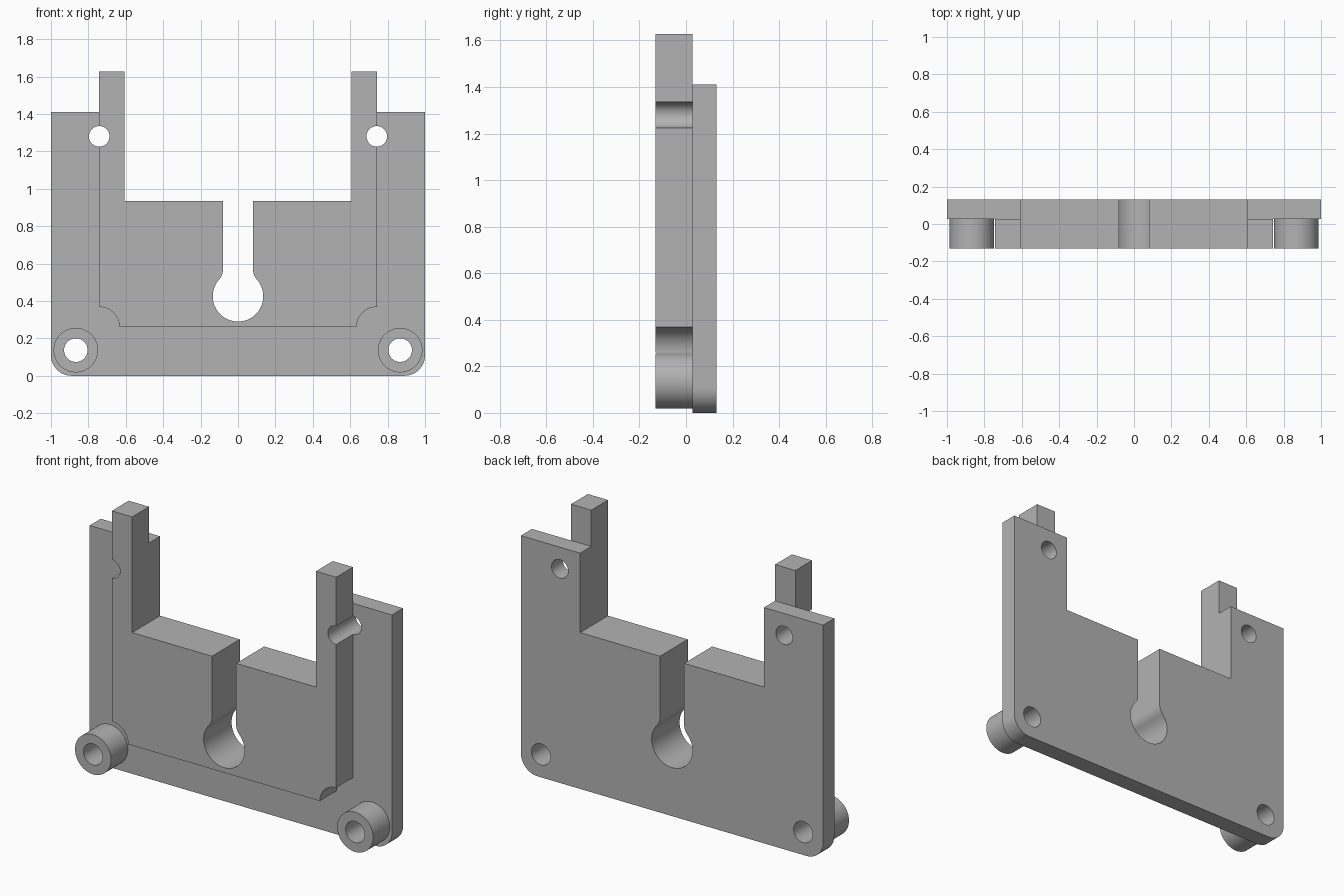
import bpy, bmesh
from math import cos, sin, radians, pi

if "Cube" in bpy.data.objects:
    bpy.data.objects.remove(bpy.data.objects["Cube"], do_unlink=True)

grey = bpy.data.materials.new("plain grey")
grey.use_nodes = True
COLOUR = (0.45, 0.45, 0.45, 1)
grey.diffuse_color = COLOUR
grey.node_tree.nodes["Principled BSDF"].inputs["Base Color"].default_value = COLOUR

FRONT, STEP, BACK = -0.132, 0.027, 0.132   # depth layers
HOLE_X, HOLE_Z, HOLE_R = 0.742, 1.28, 0.055
BOSS_X, BOSS_Z, BOSS_R, BORE_R = 0.867, 0.137, 0.119, 0.063


def arc(cx, cz, r, start, end, n=16):
    """Points along an arc, angles in degrees."""
    angles = [radians(start + (end - start) * i / n) for i in range(n + 1)]
    return [(cx + r * cos(a), cz + r * sin(a)) for a in angles]


def circle(cx, cz, r, n=48):
    return arc(cx, cz, r, 0, 360, n)[:-1]


def mirrored(half):
    """Close a right-hand outline with its left-hand mirror image."""
    return half + [(-x, z) for x, z in reversed(half) if x > 1e-5]


def slab(name, loops, y0, y1):
    """Extrude an outline with holes between two depths."""
    curve = bpy.data.curves.new(name, "CURVE")
    curve.dimensions = "2D"
    curve.fill_mode = "BOTH"
    curve.extrude = (y1 - y0) / 2
    for loop in loops:
        spline = curve.splines.new("POLY")
        spline.points.add(len(loop) - 1)
        for point, (x, z) in zip(spline.points, loop):
            point.co = (x, z, 0, 1)
        spline.use_cyclic_u = True
    obj = bpy.data.objects.new(name, curve)
    bpy.context.collection.objects.link(obj)
    obj.location.y = (y0 + y1) / 2
    obj.rotation_euler.x = pi / 2
    bpy.ops.object.select_all(action="DESELECT")
    obj.select_set(True)
    bpy.context.view_layer.objects.active = obj
    bpy.ops.object.convert(target="MESH")
    obj = bpy.context.object
    # weld the caps to the walls
    bm = bmesh.new()
    bm.from_mesh(obj.data)
    bmesh.ops.remove_doubles(bm, verts=bm.verts, dist=1e-5)
    bmesh.ops.recalc_face_normals(bm, faces=bm.faces)
    bm.to_mesh(obj.data)
    bm.free()
    obj.data.materials.clear()
    obj.data.materials.append(grey)
    bpy.ops.object.shade_smooth_by_angle(angle=radians(30))
    return obj


# Keyhole slot and the open shelf, shared by both layers
keyhole = arc(0, 0.425, 0.135, -90, 41.5, 28) + arc(0.164, 0.57, 0.084, 221.5, 180, 8)[1:]
opening = keyhole + [(0.08, 0.935), (0.608, 0.935)]

# Back plate with rounded lower corners and four holes
plate = mirrored(opening + [(0.608, 1.41), (1, 1.41)]
                 + arc(0.89, 0.11, 0.11, 0, -90))
holes = [circle(s * x, z, r) for s in (-1, 1)
         for x, z, r in ((HOLE_X, HOLE_Z, HOLE_R), (BOSS_X, BOSS_Z, BORE_R))]
slab("back_plate", [plate] + holes, STEP, BACK)

# Raised front block with two prongs, half-round notches and corner bites
block = mirrored(opening + [(0.608, 1.627), (HOLE_X, 1.627)]
                 + arc(HOLE_X, HOLE_Z, HOLE_R, 90, 270, 24)
                 + arc(HOLE_X, 0.26, 0.108, 90, 180))
slab("front_block", [block], FRONT, STEP)

# Hollow bosses at the lower corners
for side, s in (("left", 1), ("right", -1)):
    slab(side + "_boss", [circle(s * BOSS_X, BOSS_Z, BOSS_R, 64),
                          circle(s * BOSS_X, BOSS_Z, BORE_R)], FRONT, STEP)
